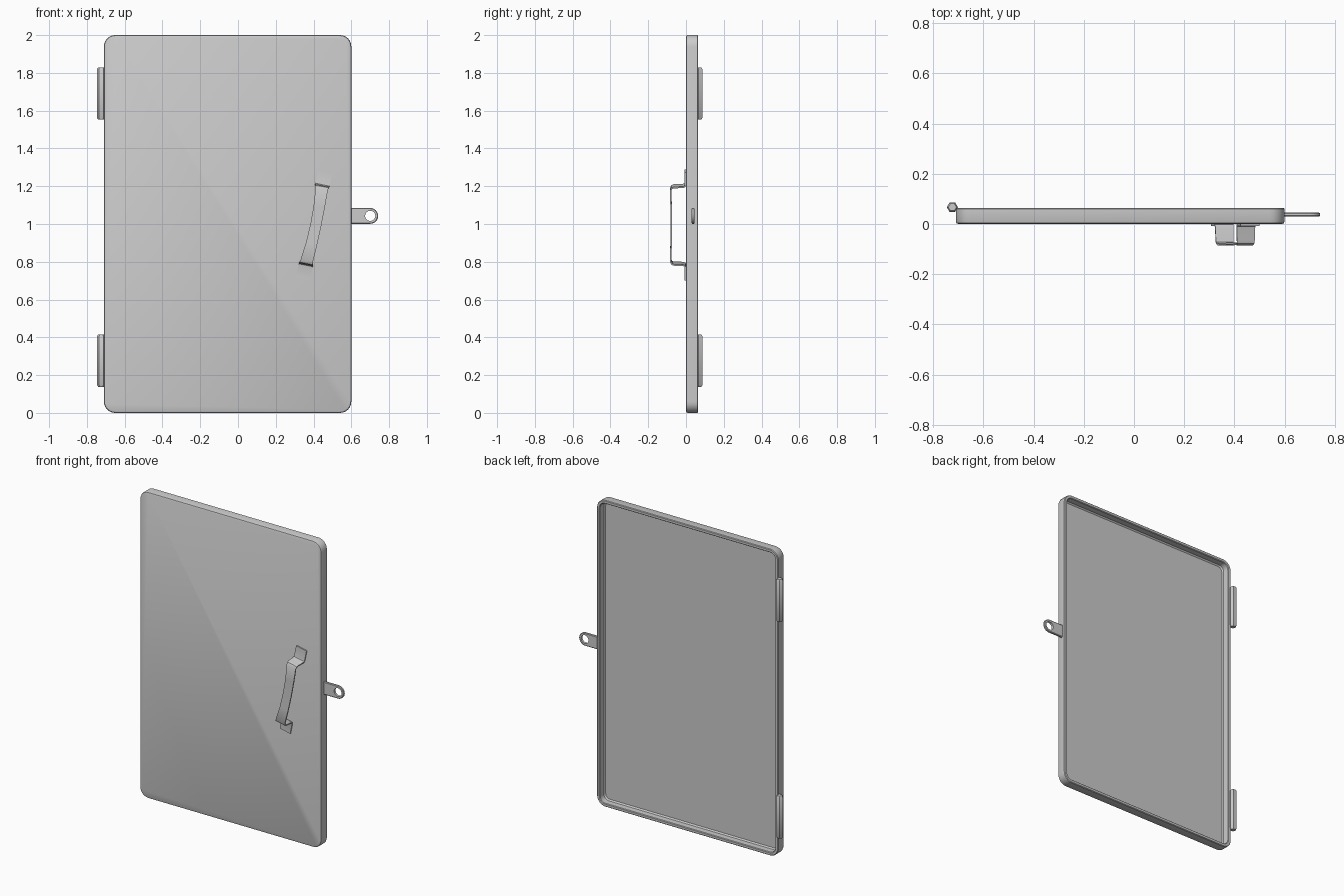
import bpy, bmesh, math
from mathutils import Vector

if "Cube" in bpy.data.objects:
    bpy.data.objects.remove(bpy.data.objects["Cube"])


def loft(name, rings, caps=True, closed=False, angle=35):
    """Skin a list of equal-length rings into one mesh object."""
    bm = bmesh.new()
    vs = [[bm.verts.new(p) for p in r] for r in rings]
    n = len(rings[0])
    pairs = list(zip(vs, vs[1:])) + ([(vs[-1], vs[0])] if closed else [])
    for a, b in pairs:
        for i in range(n):
            j = (i + 1) % n
            bm.faces.new((a[i], a[j], b[j], b[i]))
    if caps:
        bm.faces.new(vs[0])
        bm.faces.new(vs[-1])
    bmesh.ops.recalc_face_normals(bm, faces=bm.faces)
    me = bpy.data.meshes.new(name)
    bm.to_mesh(me)
    bm.free()
    ob = bpy.data.objects.new(name, me)
    bpy.context.collection.objects.link(ob)
    bpy.ops.object.select_all(action='DESELECT')
    ob.select_set(True)
    bpy.context.view_layer.objects.active = ob
    bpy.ops.object.shade_smooth_by_angle(angle=math.radians(angle))
    return ob


def rounded_rect(inset, y, r=0.06, seg=6):
    """Door outline, moved inwards by inset, at depth y."""
    pts = []
    corners = [(0.60 - r, 2 - r), (-0.71 + r, 2 - r), (-0.71 + r, r), (0.60 - r, r)]
    for k, (cx, cz) in enumerate(corners):
        for i in range(seg + 1):
            a = math.pi / 2 * (k + i / seg)
            pts.append((cx + (r - inset) * math.cos(a), y, cz + (r - inset) * math.sin(a)))
    return pts


# Door: front panel with a shallow rim, hollow at the back
door_profile = [(0.010, 0.0), (0.003, 0.003), (0.0, 0.010), (0.0, 0.060), (0.004, 0.064),
                (0.018, 0.064), (0.022, 0.060), (0.022, 0.022), (0.030, 0.014)]
loft("door_panel", [rounded_rect(i, y) for i, y in door_profile])

# Hinges: hexagonal barrels with chamfered ends
for name, z0 in (("lower_hinge", 0.138), ("upper_hinge", 1.552)):
    rings = []
    for z, r in ((0, 0.016), (0.008, 0.022), (0.269, 0.022), (0.277, 0.016)):
        rings.append([(-0.724 + r * math.cos(k * math.pi / 3),
                       0.067 + r * math.sin(k * math.pi / 3), z0 + z) for k in range(6)])
    loft(name, rings)


# Latch tab: rounded plate with a hole
def tab_ring(y, R, hole=False):
    pts = []
    for i in range(24):
        a = math.radians(i * 15)
        c, s = math.cos(a), math.sin(a)
        if hole or c >= -1e-6:
            x, z = R * c, R * s
        else:
            x, z = 0.11 * max(-1, 1.5 * c), R * max(-1, min(1, 1.5 * s))
        pts.append((0.70 + x, y, 1.043 + z))
    return pts


loft("latch_tab", [tab_ring(0.030, 0.038), tab_ring(0.033, 0.042), tab_ring(0.042, 0.042),
                   tab_ring(0.045, 0.038), tab_ring(0.045, 0.027, True),
                   tab_ring(0.030, 0.027, True)], caps=False, closed=True)

# Handle: tilted bent strap; (distance along, depth, half width)
half = [(0.292, -0.003, 0.038), (0.225, -0.003, 0.038), (0.215, -0.006, 0.038),
        (0.211, -0.015, 0.037), (0.209, -0.064, 0.036), (0.205, -0.075, 0.035),
        (0.193, -0.081, 0.033), (0.10, -0.079, 0.030)]
path = half + [(0, -0.078, 0.029)] + [(-u, y, w) for u, y, w in reversed(half)]
tilt, t = math.radians(11.7), 0.004
rings = []
for i, (u, y, w) in enumerate(path):
    a, b = path[max(i - 1, 0)], path[min(i + 1, len(path) - 1)]
    d = Vector((b[0] - a[0], b[1] - a[1])).normalized()
    nu, ny = -d.y * t, d.x * t
    bow = 0.009 * max(0, 1 - (u / 0.2) ** 2)
    ring = []
    for sw, st in ((-1, -1), (1, -1), (1, 1), (-1, 1)):
        uu, ww = u + st * nu, bow + sw * w
        ring.append((0.403 + uu * math.sin(tilt) + ww * math.cos(tilt), y + st * ny,
                     0.995 + uu * math.cos(tilt) - ww * math.sin(tilt)))
    rings.append(ring)
loft("handle", rings, angle=40)
